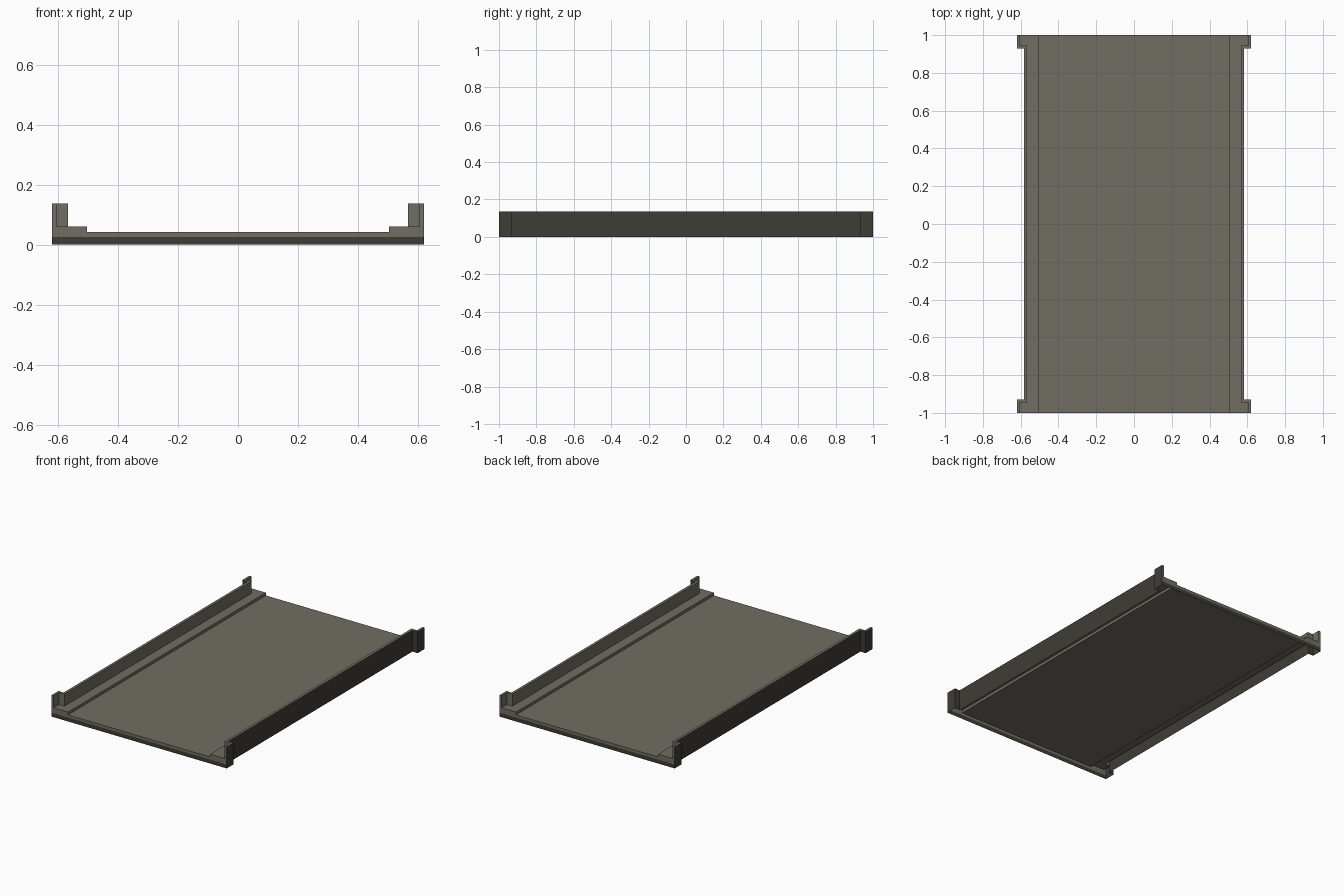
import bpy, bmesh

if "Cube" in bpy.data.objects:
    bpy.data.objects.remove(bpy.data.objects["Cube"])


def material(name, rgb):
    m = bpy.data.materials.new(name)
    m.diffuse_color = (*rgb, 1.0)
    m.use_nodes = True
    m.node_tree.nodes["Principled BSDF"].inputs["Base Color"].default_value = m.diffuse_color
    return m


LIGHT = material("light_concrete", (0.165, 0.155, 0.125))
DARK = material("dark_concrete", (0.048, 0.046, 0.036))

# Heights
LIP, DECK, WALK, TOP = 0.025, 0.042, 0.06, 0.137
CURB = 0.503


def build(name, polys, mat, mirror_y=False):
    """Make an open shell from polygons on the +x side, mirrored to -x."""
    bm = bmesh.new()
    for poly in polys:
        bm.faces.new([bm.verts.new(p) for p in poly])
    bmesh.ops.remove_doubles(bm, verts=bm.verts[:], dist=1e-5)
    bmesh.ops.recalc_face_normals(bm, faces=bm.faces[:])
    mesh = bpy.data.meshes.new(name)
    bm.to_mesh(mesh)
    bm.free()
    mesh.materials.append(mat)
    ob = bpy.data.objects.new(name, mesh)
    bpy.context.collection.objects.link(ob)
    mod = ob.modifiers.new("mirror", 'MIRROR')
    mod.use_axis = (True, mirror_y, False)
    return ob


def ribbon(a, za, b, zb):
    """Quads joining two plan outlines at given heights (a[i] to b[i])."""
    return [[(*a[i], za), (*a[i + 1], za), (*b[i + 1], zb), (*b[i], zb)]
            for i in range(len(a) - 1)]


def both_ends(half):
    return half + [(x, -y) for x, y in reversed(half)]


# Plan outlines of the parapet, jogging outward at the end posts
outer = both_ends([(0.62, -1), (0.62, -0.93), (0.583, -0.93)])
inner = both_ends([(0.605, -1), (0.605, -0.945), (0.566, -0.945)])

# Road deck
build("road_deck", [[(0, -1, DECK), (CURB, -1, DECK), (CURB, 1, DECK), (0, 1, DECK)]], LIGHT)

# Raised walkway with its curb, reaching into the post recesses
walk = [[(CURB, -1, WALK)] + [(x, y, WALK) for x, y in inner] + [(CURB, 1, WALK)],
        [(CURB, -1, DECK), (CURB, -1, WALK), (CURB, 1, WALK), (CURB, 1, DECK)]]
build("walkway", walk, LIGHT)

# Parapet inside and top
build("parapet_inside", ribbon(inner, WALK, inner, TOP) + ribbon(inner, TOP, outer, TOP), LIGHT)

# Dark outer face of the parapet and posts
build("parapet_outside", ribbon(outer, 0, outer, TOP), DARK)

# End faces: light stepped profile above a dark base strip
profile = [(0, LIP), (0.62, LIP), (0.62, TOP), (0.605, TOP), (0.605, WALK),
           (CURB, WALK), (CURB, DECK), (0, DECK)]
build("end_face", [[(x, -1, z) for x, z in profile]], LIGHT, True)
build("end_base", [[(0, -1, 0), (0.62, -1, 0), (0.62, -1, LIP), (0, -1, LIP)]], DARK, True)

# Face the flat sheets the right way
for name, axis, sign in (("road_deck", 2, 1), ("end_face", 1, -1), ("end_base", 1, -1),
                         ("parapet_outside", 0, 1), ("walkway", 2, 1), ("parapet_inside", 2, 1)):
    mesh = bpy.data.objects[name].data
    if sum(p.normal[axis] * p.area for p in mesh.polygons) * sign < 0:
        mesh.flip_normals()
